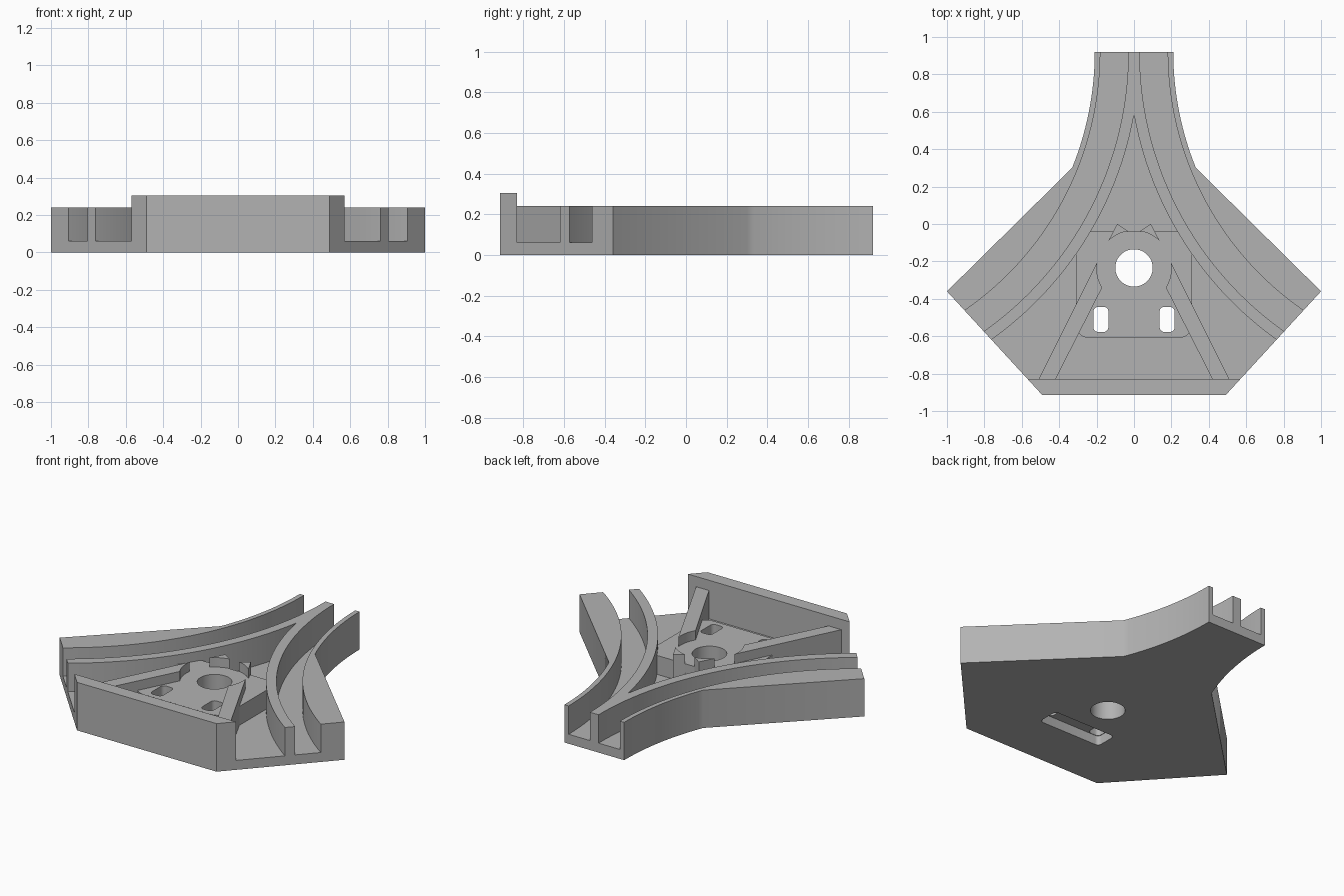
import bpy, bmesh, math

if "Cube" in bpy.data.objects:
    bpy.data.objects.remove(bpy.data.objects["Cube"])

FLOOR, WALL, LIP, PAD = 0.06, 0.24, 0.305, 0.18
CX, CY = 1.86, 0.92          # centre of the right-hand track arcs
HOLE = (0, -0.235)


def prism(name, pts, z0, z1):
    """Extrude a flat outline between two heights."""
    bm = bmesh.new()
    f = bm.faces.new([bm.verts.new((x, y, z0)) for x, y in pts])
    r = bmesh.ops.extrude_face_region(bm, geom=[f])
    for v in r["geom"]:
        if isinstance(v, bmesh.types.BMVert):
            v.co.z = z1
    bmesh.ops.recalc_face_normals(bm, faces=bm.faces)
    me = bpy.data.meshes.new(name)
    bm.to_mesh(me)
    bm.free()
    ob = bpy.data.objects.new(name, me)
    bpy.context.collection.objects.link(ob)
    return ob


def combine(target, tool, op):
    """Apply a boolean and remove the tool."""
    bpy.context.view_layer.objects.active = target
    m = target.modifiers.new("bool", "BOOLEAN")
    m.operation, m.solver, m.object = op, "EXACT", tool
    bpy.ops.object.modifier_apply(modifier=m.name)
    bpy.data.objects.remove(tool)


def arc(r, a0, a1, n=32):
    """Points on a right-hand track arc, angles in degrees below -x."""
    ang = [math.radians(a0 + (a1 - a0) * i / n) for i in range(n + 1)]
    return [(CX - r * math.cos(a), CY - r * math.sin(a)) for a in ang]


def circle(r, n=48):
    return [(HOLE[0] + r * math.cos(2 * math.pi * i / n),
             HOLE[1] + r * math.sin(2 * math.pi * i / n)) for i in range(n)]


def rounded(x0, x1, y0, y1, r, n=6):
    pts = []
    for k, (x, y) in enumerate([(x1 - r, y1 - r), (x0 + r, y1 - r),
                                (x0 + r, y0 + r), (x1 - r, y0 + r)]):
        for i in range(n + 1):
            a = math.pi / 2 * (k + i / n)
            pts.append((x + r * math.cos(a), y + r * math.sin(a)))
    return pts


def flip(pts, s):
    return [(s * x, y) for x, y in pts]


def mirrored(half):
    """Close a right-hand half outline with its mirror image."""
    return half + [(-x, y) for x, y in reversed(half) if abs(x) > 1e-6]


# Solid body, lowered everywhere behind the front wall
side = arc(1.65, 0, 22.06, 20) + [(1.0, -0.36), (0.49, -0.915)]
body = prism("track_junction", mirrored(side), 0, LIP)
combine(body, prism("top_cut", [(-2, -0.83), (2, -0.83), (2, 2), (-2, 2)],
                    WALL, 1), "DIFFERENCE")

# Curved track channels
for s in (1, -1):
    ch = ([(CX - 1.68, 1.2)] + arc(1.68, 0, 62)
          + arc(1.83, 62, 0) + [(CX - 1.83, 1.2)])
    combine(body, prism("channel_cut", flip(ch, s), FLOOR, 1), "DIFFERENCE")

# Central bay between the inner track walls
a0 = math.degrees(math.acos(CX / 1.89))
bay = arc(1.89, a0, 62)
bay[0] = (0, bay[0][1])
combine(body, prism("bay_cut", mirrored(bay + [(0.97, -0.83)]), FLOOR, 1),
        "DIFFERENCE")

# Raised mounting pad
combine(body, prism("pad", rounded(-0.31, 0.31, -0.61, -0.04, 0.07),
                    0.03, PAD), "UNION")

# Diagonal ribs and pointed stops, trimmed round the hole
rib = [(0.53, -0.87), (0.185, -0.18), (0.15, -0.30), (0.44, -0.87)]
stop = [(0.137, -0.09), (0.09, 0.0), (0.03, -0.04), (0.07, -0.10)]
for s in (1, -1):
    for name, pts in (("rib", rib), ("stop", stop)):
        part = prism(name, flip(pts, s), 0.04, WALL)
        combine(part, prism("trim", circle(0.2), 0.12, 1), "DIFFERENCE")
        combine(body, part, "UNION")

# Centre hole, underside strap recess and two strap slots
combine(body, prism("hole_cut", circle(0.1), -1, 1), "DIFFERENCE")
combine(body, prism("recess_cut", rounded(-0.22, 0.22, -0.58, -0.44, 0.025),
                    -1, FLOOR), "DIFFERENCE")
for s in (1, -1):
    slot = flip(rounded(0.137, 0.217, -0.577, -0.443, 0.025), s)
    combine(body, prism("slot_cut", slot, 0.02, 1), "DIFFERENCE")

# Plain grey finish
grey = bpy.data.materials.new("grey")
grey.diffuse_color = (0.45, 0.45, 0.45, 1)
grey.use_nodes = True
grey.node_tree.nodes["Principled BSDF"].inputs["Base Color"].default_value = grey.diffuse_color
body.data.materials.clear()
body.data.materials.append(grey)
for p in body.data.polygons:
    p.material_index = 0

bpy.ops.object.select_all(action="DESELECT")
body.select_set(True)
bpy.context.view_layer.objects.active = body
bpy.ops.object.shade_smooth_by_angle(angle=math.radians(25))
